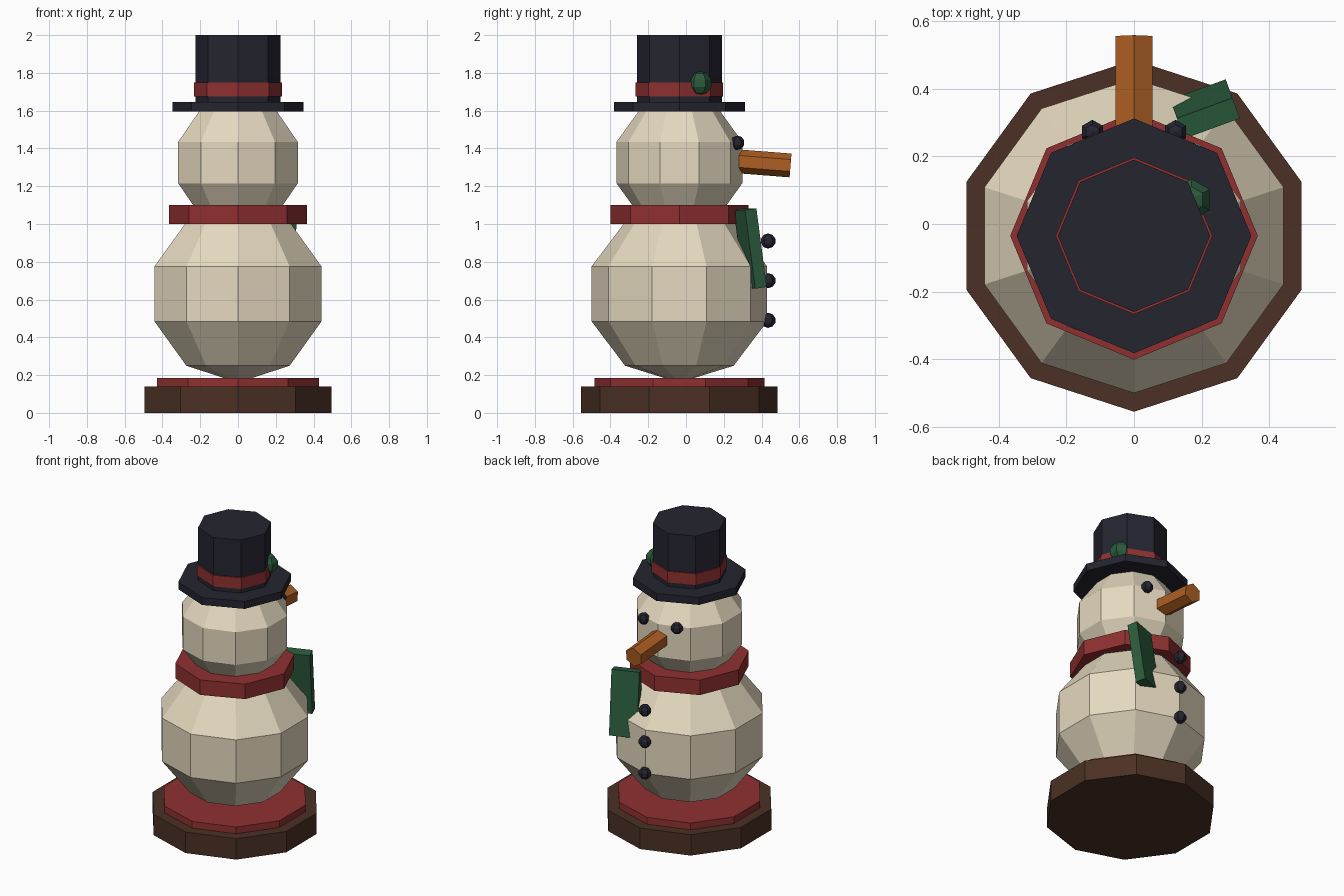
import bpy, bmesh
from math import sin, cos, pi, radians

cube = bpy.data.objects.get("Cube")
if cube:
    bpy.data.objects.remove(cube, do_unlink=True)

AXIS_Y = -0.035  # the body stands slightly behind the nose side


def material(name, rgb):
    m = bpy.data.materials.new(name)
    m.use_nodes = True
    m.diffuse_color = (*rgb, 1)
    m.node_tree.nodes["Principled BSDF"].inputs["Base Color"].default_value = (*rgb, 1)
    return m


snow = material("snow cream", (0.78, 0.69, 0.52))
red = material("scarf red", (0.28, 0.03, 0.03))
black = material("charcoal black", (0.018, 0.018, 0.03))
brown = material("wood brown", (0.07, 0.03, 0.018))
orange = material("carrot orange", (0.42, 0.112, 0.016))
green = material("leaf green", (0.024, 0.105, 0.045))


def finish(name, bm, mat, location, rotation=(0, 0, 0)):
    bmesh.ops.remove_doubles(bm, verts=bm.verts, dist=1e-5)
    bmesh.ops.recalc_face_normals(bm, faces=bm.faces)
    mesh = bpy.data.meshes.new(name)
    bm.to_mesh(mesh)
    bm.free()
    mesh.materials.append(mat)
    obj = bpy.data.objects.new(name, mesh)
    obj.location = location
    obj.rotation_euler = [radians(a) for a in rotation]
    bpy.context.collection.objects.link(obj)
    return obj


def lathe(name, profile, sides, mat, location, rotation=(0, 0, 0)):
    """Turn (radius, z) points around z, with a corner on the y axis."""
    bm = bmesh.new()
    rings = []
    for r, z in profile:
        if r < 1e-6:
            rings.append([bm.verts.new((0, 0, z))] * sides)
        else:
            turns = [2 * pi * k / sides for k in range(sides)]
            rings.append([bm.verts.new((r * sin(a), r * cos(a), z)) for a in turns])
    for low, high in zip(rings, rings[1:]):
        for k in range(sides):
            n = (k + 1) % sides
            bm.faces.new(list(dict.fromkeys((low[k], low[n], high[n], high[k]))))
    for ring in (rings[0], rings[-1]):
        if ring[0] is not ring[1]:
            bm.faces.new(ring)
    return finish(name, bm, mat, location, rotation)


def disc(name, radius, bottom, top, sides, mat):
    return lathe(name, [(radius, bottom), (radius, top)], sides, mat, (0, AXIS_Y, 0))


def ball(name, radius, height, sides, mat, location, rings=5):
    steps = [pi * k / rings for k in range(rings + 1)]
    return lathe(name, [(radius * sin(a), -height * cos(a)) for a in steps],
                 sides, mat, location)


# Stand
disc("wooden_base", 0.52, 0, 0.14, 10, brown)
disc("base_cloth", 0.45, 0.13, 0.185, 10, red)

# Snow balls
ball("body", 0.489, 0.47, 10, snow, (0, AXIS_Y, 0.63))
ball("head", 0.35, 0.354, 10, snow, (0, AXIS_Y, 1.325))

# Scarf with its hanging tail
disc("scarf", 0.366, 1.0, 1.1, 8, red)
tail = bmesh.new()
bmesh.ops.create_cube(tail, size=1)
bmesh.ops.scale(tail, vec=(0.175, 0.065, 0.42), verts=tail.verts)
finish("scarf_tail", tail, green, (0.21, 0.34, 0.87), (8, 0, 20))

# Top hat
disc("hat_brim", 0.347, 1.595, 1.645, 8, black)
disc("hat_crown", 0.225, 1.63, 2.0, 8, black)
disc("hat_band", 0.232, 1.675, 1.75, 8, red)
ball("hat_sprig", 0.065, 0.065, 6, green, (0.17, 0.072, 1.745))

# Face
for side, x in (("left", 0.123), ("right", -0.123)):
    ball(side + "_eye", 0.038, 0.038, 6, black, (x, 0.272, 1.43))
lathe("nose", [(0.063, -0.18), (0.063, 0.18)], 6, orange,
      (0, 0.374, 1.324), (-94.5, 0, 0))

# Buttons down the body
for i in range(3):
    ball(f"button_{i + 1}", 0.04, 0.04, 6, black, (0, 0.435, 0.91 - 0.21 * i))
